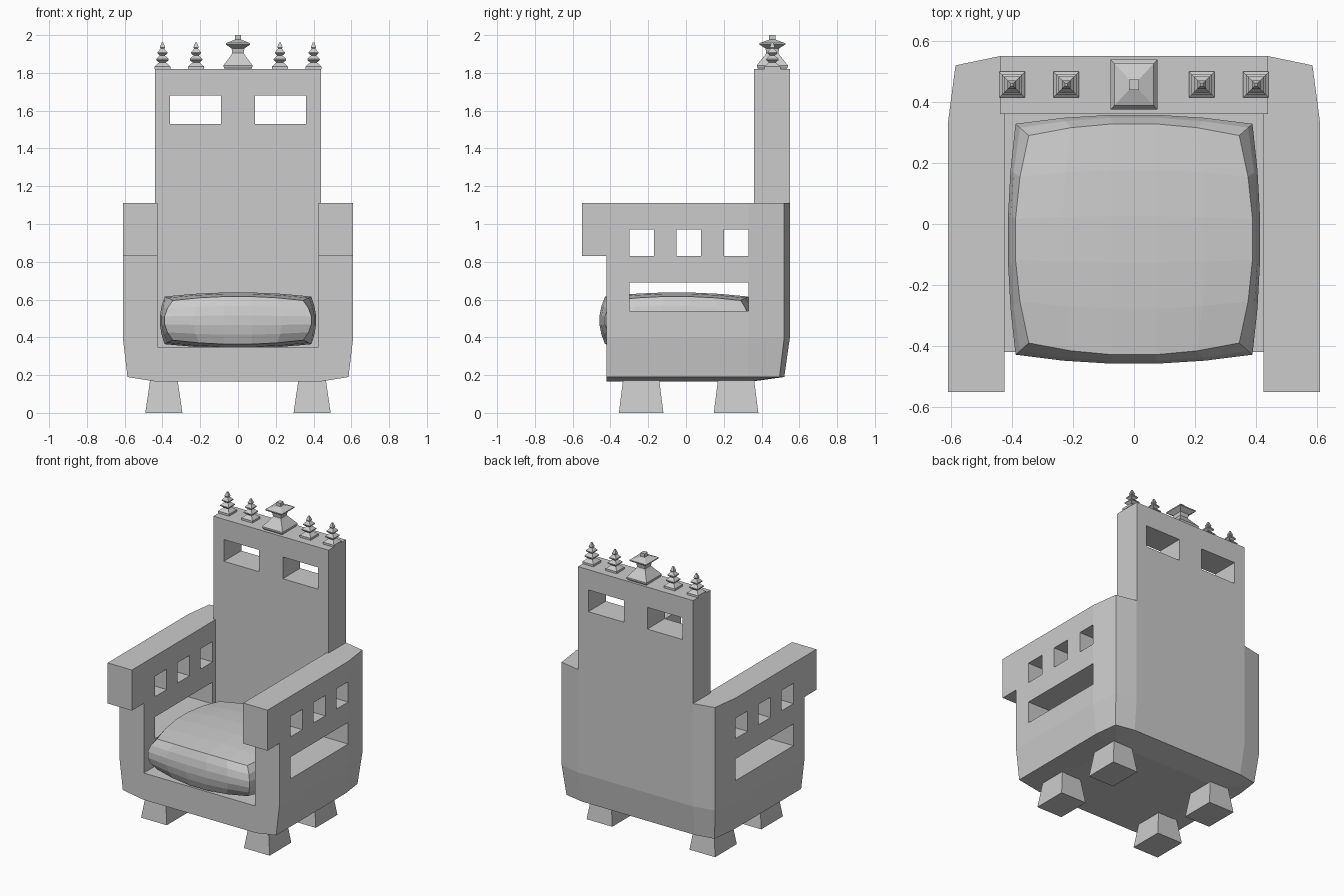
import bpy, bmesh

if "Cube" in bpy.data.objects:
    bpy.data.objects.remove(bpy.data.objects["Cube"])


def loft(name, rings):
    """Closed solid skinned through rings of equal point count."""
    bm = bmesh.new()
    loops = [[bm.verts.new(p) for p in ring] for ring in rings]
    n = len(loops[0])
    for a, b in zip(loops, loops[1:]):
        for i in range(n):
            bm.faces.new((a[i], a[(i + 1) % n], b[(i + 1) % n], b[i]))
    bm.faces.new(loops[0][::-1])
    bm.faces.new(loops[-1])
    bmesh.ops.recalc_face_normals(bm, faces=bm.faces)
    me = bpy.data.meshes.new(name)
    bm.to_mesh(me)
    bm.free()
    ob = bpy.data.objects.new(name, me)
    bpy.context.collection.objects.link(ob)
    return ob


def rect(x0, x1, y0, y1, z):
    return [(x0, y0, z), (x1, y0, z), (x1, y1, z), (x0, y1, z)]


def box(name, x0, x1, y0, y1, z0, z1):
    return loft(name, [rect(x0, x1, y0, y1, z0), rect(x0, x1, y0, y1, z1)])


def carve(target, *bounds):
    cutter = box("cutter", *bounds)
    cutter.hide_render = True
    mod = target.modifiers.new("carve", 'BOOLEAN')
    mod.operation, mod.solver, mod.object = 'DIFFERENCE', 'EXACT', cutter
    bpy.context.view_layer.objects.active = target
    bpy.ops.object.modifier_apply(modifier=mod.name)
    bpy.data.objects.remove(cutter)


# Throne frame: one chamfered block, mirrored outline, then carved
def outline(z, pts):
    return [(x, y, z) for x, y in pts] + [(-x, y, z) for x, y in reversed(pts)]


wall = [(0.61, -0.55), (0.61, 0.33), (0.585, 0.52), (0.44, 0.55)]
frame = loft("throne_frame", [
    outline(0.165, [(0.43, -0.55), (0.43, 0.30), (0.42, 0.33), (0.38, 0.34)]),
    outline(0.19, [(0.585, -0.55), (0.585, 0.33), (0.565, 0.495), (0.43, 0.52)]),
    outline(0.40, wall),
    outline(1.82, wall)])
carve(frame, -0.8, 0.8, -0.8, 0.36, 1.11, 2)              # above the arms
for x0, x1 in ((0.439, 0.8), (-0.8, -0.439)):             # beside the backrest
    carve(frame, x0, x1, -0.9, 0.9, 1.11, 2)
carve(frame, -0.8, 0.8, -0.8, -0.42, 0, 0.83)             # below arm overhangs
carve(frame, -0.425, 0.425, -0.9, 0.36, 0.35, 1.3)        # seat well
for x0, x1 in ((-0.36, -0.09), (0.09, 0.36)):             # backrest windows
    carve(frame, x0, x1, 0.2, 0.8, 1.53, 1.68)
for y in (-0.30, -0.05, 0.20):                            # arm windows
    carve(frame, -0.8, 0.8, y, y + 0.13, 0.83, 0.97)
carve(frame, -0.8, 0.8, -0.30, 0.33, 0.54, 0.69)          # arm slots

# Legs, flaring towards the floor
for s in (-1, 1):
    for name, y in (("front_leg", -0.2375), ("rear_leg", 0.265)):
        loft(name, [rect(s * 0.3925 - h, s * 0.3925 + h, y - k, y + k, z)
                    for h, k, z in ((0.098, 0.118, 0), (0.072, 0.095, 0.18))])

# Seat cushion: subdivided cube puffed out on every side
bm = bmesh.new()
bmesh.ops.create_cube(bm, size=2)
bmesh.ops.subdivide_edges(bm, edges=bm.edges[:], cuts=4, use_grid_fill=True)
for v in bm.verts:
    u, t, w = v.co
    a, b, c = 1 - u * u, 1 - t * t, 1 - w * w
    v.co = (u * (0.345 + 0.045 * c + 0.045 * b - 0.02 * b * c),
            -0.05 + t * (0.34 + 0.04 * c + 0.04 * a - 0.01 * a * c),
            0.49 + w * (0.105 + 0.022 * (a + b)))
me = bpy.data.meshes.new("seat_cushion")
bm.to_mesh(me)
bm.free()
bpy.context.collection.objects.link(bpy.data.objects.new("seat_cushion", me))


# Square tiered finials along the top of the backrest
def finial(name, x, profile, depth=1.0):
    loft(name, [rect(x - r, x + r, 0.457 - r * depth, 0.457 + r * depth, z)
                for r, z in profile])


finial("centre_finial", 0, [
    (0.07, 1.82), (0.077, 1.833), (0.077, 1.84), (0.038, 1.892), (0.03, 1.905),
    (0.034, 1.93), (0.064, 1.95), (0.064, 1.957), (0.016, 1.976), (0.016, 2.0)], 1.07)
small = [(0.042, 1.82), (0.042, 1.834), (0.018, 1.855), (0.033, 1.868),
         (0.033, 1.874), (0.013, 1.892), (0.026, 1.903), (0.026, 1.909),
         (0.01, 1.928), (0.014, 1.935), (0.004, 1.962)]
for x in (-0.40, -0.222, 0.222, 0.40):
    finial("small_finial", x, small)
